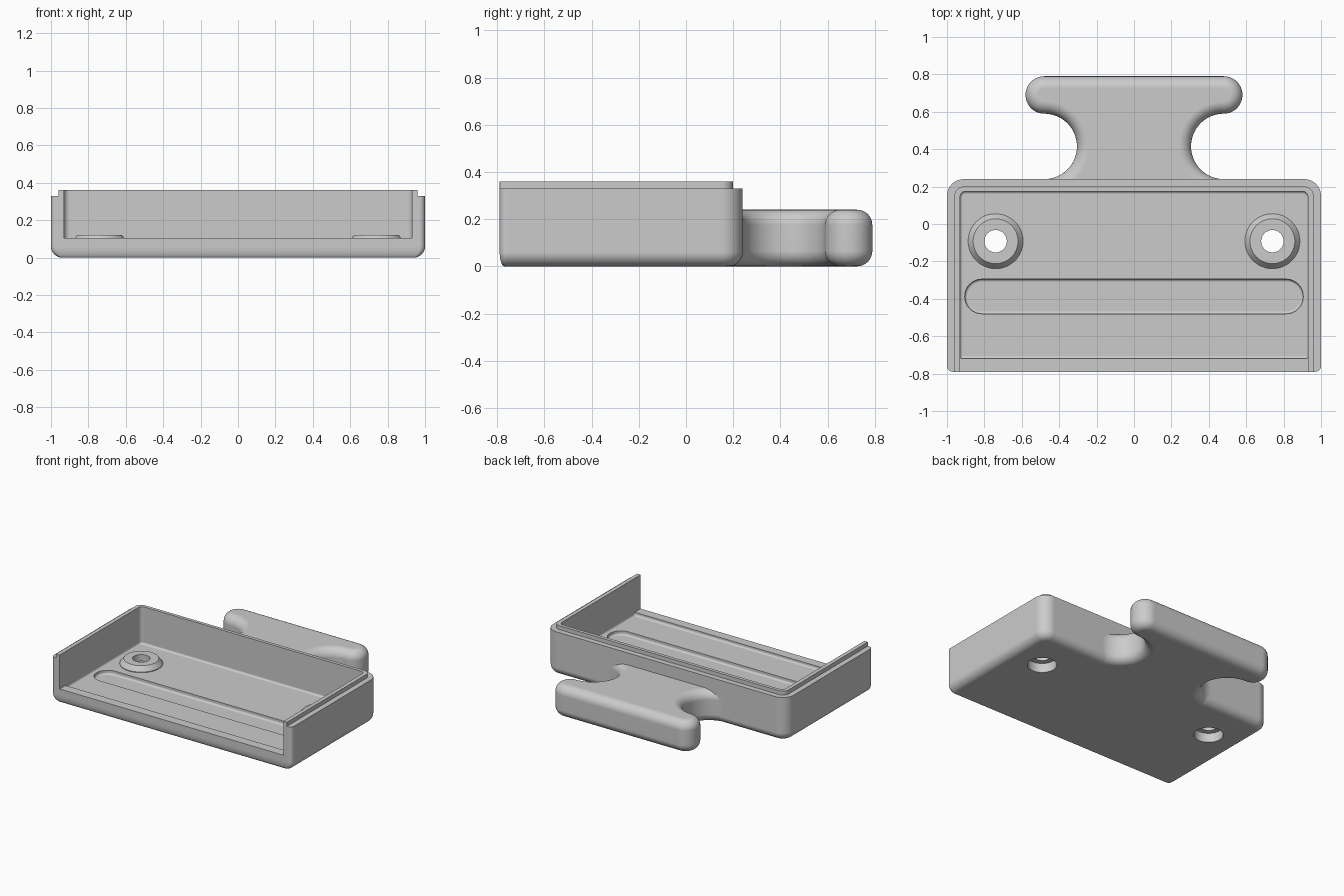
import bpy, bmesh, math
from math import pi, sin, cos

if "Cube" in bpy.data.objects:
    bpy.data.objects.remove(bpy.data.objects["Cube"], do_unlink=True)

grey = bpy.data.materials.new("plain grey")
grey.use_nodes = True
grey.diffuse_color = (0.6, 0.6, 0.6, 1)
grey.node_tree.nodes["Principled BSDF"].inputs["Base Color"].default_value = grey.diffuse_color


def arc(cx, cy, r, start, end, n=10):
    r = max(r, 0.001)
    return [(cx + r * cos(start + (end - start) * i / n),
             cy + r * sin(start + (end - start) * i / n)) for i in range(n + 1)]


def slab(hx, front, back, r_back, r_front, front_share=1.0):
    """Rounded rectangle outline that can be inset by d."""
    def outline(d):
        f = d * front_share
        x, y0, y1 = hx - d, front + f, back - d
        rb, rf = max(r_back - d, 0.001), max(r_front - f, 0.001)
        half = arc(x - rf, y0 + rf, rf, -pi / 2, 0) + arc(x - rb, y1 - rb, rb, 0, pi / 2)
        return half + [(-px, py) for px, py in reversed(half)]
    return outline


def disc(cx, cy, r):
    return lambda d: arc(cx, cy, r - d, 0, 2 * pi, 48)[:-1]


def handle_outline(d):
    half = [(0.48, 0.1)]
    half += arc(0.48, 0.415, 0.175 + d, 1.5 * pi, pi / 2, 28)
    half += arc(0.48, 0.69, 0.1 - d, -pi / 2, pi / 2, 24)
    return half + [(-x, y) for x, y in reversed(half)]


def solid(name, outline, z0, z1, low=0.0, high=0.0, steps=8):
    """Extrude an outline, with rounded lower and upper rims."""
    angles = [i * pi / 2 / steps for i in range(steps + 1)]
    rings = [(low * (1 - sin(a)), z0 + low * (1 - cos(a))) for a in angles] if low else [(0, z0)]
    rings += [(high * (1 - cos(a)), z1 - high * (1 - sin(a))) for a in angles] if high else [(0, z1)]
    return loft(name, [(outline(d), z) for d, z in rings])


def loft(name, rings):
    bm = bmesh.new()
    loops = [[bm.verts.new((x, y, z)) for x, y in pts] for pts, z in rings]
    for a, b in zip(loops, loops[1:]):
        for i in range(len(a)):
            j = (i + 1) % len(a)
            bm.faces.new((a[i], a[j], b[j], b[i]))
    bm.faces.new(loops[0][::-1])
    bm.faces.new(loops[-1])
    bmesh.ops.remove_doubles(bm, verts=bm.verts, dist=0.0001)
    bmesh.ops.recalc_face_normals(bm, faces=bm.faces)
    mesh = bpy.data.meshes.new(name)
    bm.to_mesh(mesh)
    bm.free()
    mesh.materials.append(grey)
    obj = bpy.data.objects.new(name, mesh)
    bpy.context.collection.objects.link(obj)
    return obj


def combine(target, other, operation):
    mod = target.modifiers.new("combine", "BOOLEAN")
    mod.operation, mod.solver, mod.object = operation, "EXACT", other
    bpy.context.view_layer.objects.active = target
    bpy.ops.object.modifier_apply(modifier=mod.name)
    bpy.data.objects.remove(other, do_unlink=True)


# Outer tray body, raised lip and T-shaped handle
tray = solid("tray", slab(1, -0.79, 0.24, 0.09, 0.03, 0.33), 0, 0.33, low=0.06)
combine(tray, solid("handle", handle_outline, 0, 0.24, 0.065, 0.065), "UNION")
combine(tray, solid("lip", slab(0.96, -0.79, 0.2, 0.05, 0.002), 0.2, 0.36), "UNION")

# Cavity, open front above the sill, and long floor groove
combine(tray, solid("cavity", slab(0.93, -0.72, 0.175, 0.03, 0.01), 0.08, 0.5, low=0.015), "DIFFERENCE")
combine(tray, solid("front_opening", slab(0.93, -1, -0.6, 0.002, 0.002), 0.105, 0.5), "DIFFERENCE")
combine(tray, solid("groove", slab(0.905, -0.48, -0.295, 0.092, 0.092), 0.05, 0.2, low=0.015), "DIFFERENCE")

# Screw bosses with a through hole and a counterbore underneath
for x in (-0.74, 0.74):
    at = disc(x, -0.092, 0.147)
    boss = loft("boss", [(at(0), 0.07), (at(0), 0.085), (at(0.027), 0.12)])
    combine(tray, boss, "UNION")
    combine(tray, solid("hole", disc(x, -0.092, 0.06), -0.1, 0.3), "DIFFERENCE")
    combine(tray, solid("counterbore", disc(x, -0.092, 0.1), -0.1, 0.07), "DIFFERENCE")

# Smooth rounded rims, crisp corners
bpy.ops.object.select_all(action="DESELECT")
tray.select_set(True)
bpy.context.view_layer.objects.active = tray
bpy.ops.object.shade_smooth_by_angle(angle=math.radians(30))
normals = tray.modifiers.new("even_normals", "WEIGHTED_NORMAL")
normals.keep_sharp = True
